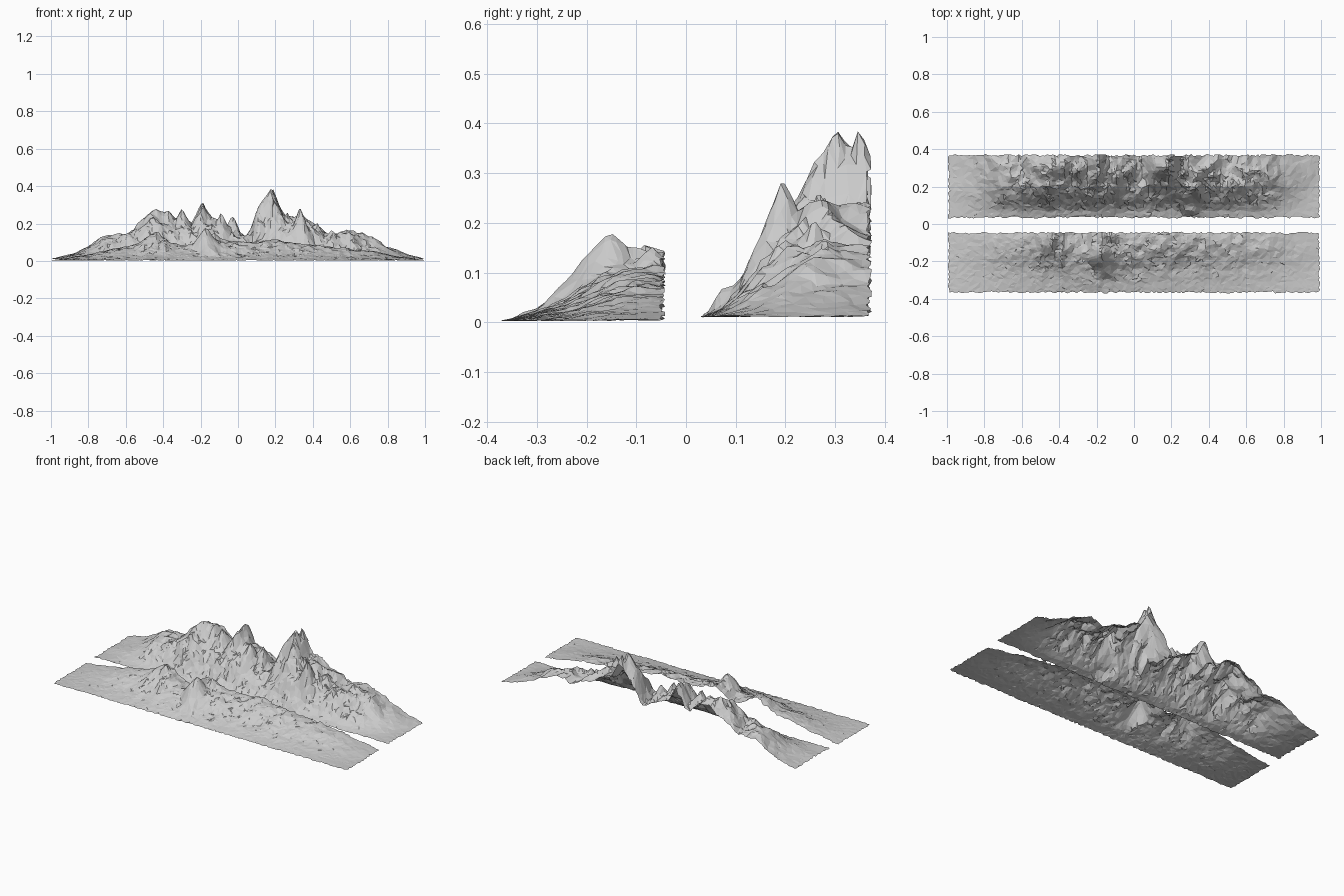
import bpy, math, random
from mathutils import noise, Vector

if "Cube" in bpy.data.objects:
    bpy.data.objects.remove(bpy.data.objects["Cube"])

random.seed(4)


def interp(pts, x):
    # piecewise-linear profile lookup
    if x <= pts[0][0]:
        return pts[0][1]
    for (a, p), (b, q) in zip(pts, pts[1:]):
        if x <= b:
            return p + (q - p) * (x - a) / (b - a)
    return pts[-1][1]


def step(a, b, t):
    t = min(1, max(0, (t - a) / (b - a)))
    return t * t * (3 - 2 * t)


def rough(x, y, seed):
    # ridged crags with two octaves
    v = 0
    for freq, amp in ((8, 0.6), (18, 0.4)):
        v += amp * (0.5 - 1.6 * abs(noise.noise(Vector((x * freq, y * freq * 0.8, seed)))))
    return v


def mountain_strip(name, y0, y1, floor, skyline, foothill, slope, peaks, seed):
    nx, ny = 150, 28
    verts, faces = [], []
    for j in range(ny + 1):
        for i in range(nx + 1):
            u = j / ny
            edge = i in (0, nx) or j in (0, ny)
            jit = 0.006 if edge else 0.004
            x = -0.99 + 1.98 * i / nx + random.uniform(-jit, jit)
            y = y0 + (y1 - y0) * u + random.uniform(-jit, jit)
            # ridges wander sideways as they come forward from the crest
            wx = x + 0.12 * (1 - u) * noise.noise(Vector((x * 4, y * 6, seed + 7)))
            far = interp(skyline, wx)
            near = interp(foothill, wx)
            b = step(0.35, 0.9, u)
            h = (near * (1 - b) + far * b) * interp(slope, u)
            h *= 1 + 0.6 * rough(x, y, seed) * (1 - 0.65 * u)
            for px, py, ph, r in peaks:
                d = math.hypot((x - px), (y - py) * 0.9) / r
                d *= 1 + 0.4 * noise.noise(Vector((x * 14, y * 14, seed + 3)))
                if d < 1:
                    h = max(h, ph * (1 - d) ** 1.15)
            h += 0.01 * noise.noise(Vector((x * 25, y * 25, seed))) * min(1, h * 12)
            z = floor + max(0, h) + random.uniform(-.001, .001)
            verts.append((x, y, max(0, z)))
    w = nx + 1
    for j in range(ny):
        for i in range(nx):
            a = j * w + i
            q = (a, a + 1, a + w + 1, a + w)
            if random.random() < 0.5:
                faces += [(q[0], q[1], q[2]), (q[0], q[2], q[3])]
            else:
                faces += [(q[0], q[1], q[3]), (q[1], q[2], q[3])]
    me = bpy.data.meshes.new(name)
    me.from_pydata(verts, [], faces)
    me.update()
    ob = bpy.data.objects.new(name, me)
    bpy.context.collection.objects.link(ob)
    # irregular low-poly facets
    dec = ob.modifiers.new("facets", 'DECIMATE')
    dec.ratio = 0.45
    return ob


# tall rear range
mountain_strip(
    "rear_mountain_range", 0.035, 0.368, 0.011,
    skyline=[(-1, 0), (-.87, .03), (-.7, .125), (-.6, .115), (-.52, .18), (-.43, .255),
             (-.36, .23), (-.28, .16), (-.25, .18), (-.19, .29), (-.14, .2), (-.09, .19),
             (-.03, .15), (.04, .1), (.1, .21), (.18, .35), (.26, .23), (.32, .22),
             (.38, .18), (.45, .15), (.52, .11), (.6, .145), (.7, .11), (.8, .06),
             (.9, .025), (1, 0)],
    foothill=[(-1, 0), (-.8, .05), (-.65, .12), (-.45, .2), (-.3, .17), (-.15, .19),
              (.03, .13), (.2, .2), (.32, .21), (.5, .15), (.65, .11), (.8, .05), (1, 0)],
    slope=[(0, 0), (.12, .1), (.22, .28), (.35, .63), (.5, .9), (.7, .98), (.85, 1), (1, .95)],
    peaks=[(.18, .305, .385, .2), (.19, .35, .385, .15), (.33, .195, .275, .13),
           (-.30, .28, .275, .17), (-.43, .33, .265, .17), (-.37, .3, .25, .13),
           (-.19, .345, .305, .14), (-.09, .25, .255, .14), (-.03, .28, .245, .12),
           (-.5, .2, .19, .13), (.26, .27, .26, .13), (.42, .26, .2, .13),
           (.6, .32, .15, .13)],
    seed=2.3)

# lower front range
mountain_strip(
    "front_mountain_range", -0.365, -0.047, 0.003,
    skyline=[(-1, 0), (-.8, .03), (-.6, .07), (-.5, .1), (-.43, .15), (-.36, .09), (-.28, .06),
             (-.17, .13), (-.05, .09), (.1, .095), (.22, .1), (.35, .08), (.5, .065),
             (.7, .05), (.85, .02), (1, 0)],
    foothill=[(-1, 0), (-.8, .02), (-.5, .075), (-.2, .1), (.1, .07), (.4, .055),
              (.7, .03), (1, 0)],
    slope=[(0, 0), (.2, .2), (.4, .5), (.6, .85), (.8, 1), (1, 1)],
    peaks=[(-.17, -.15, .18, .15), (-.43, -.08, .16, .15), (-.13, -.07, .155, .13)],
    seed=5.1)
